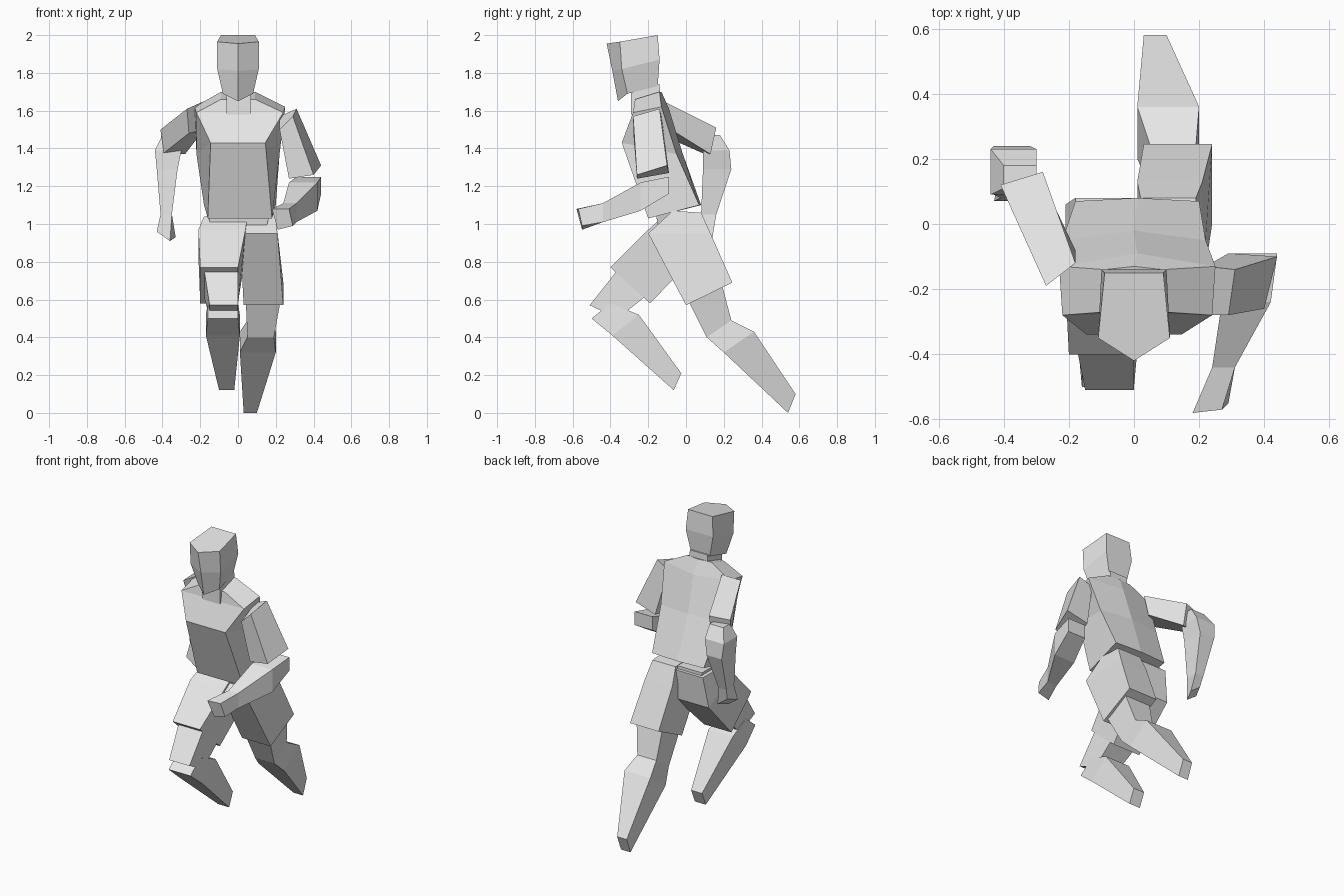
import bpy
import bmesh
from mathutils import Vector

cube = bpy.data.objects.get("Cube")
if cube:
    bpy.data.objects.remove(cube, do_unlink=True)

CM = 0.01  # all part sizes below are written in hundredths of a unit

grey = bpy.data.materials.new("plain_grey")
grey.use_nodes = True
grey.diffuse_color = (0.8, 0.8, 0.8, 1)
shader = next(n for n in grey.node_tree.nodes if n.type == "BSDF_PRINCIPLED")
shader.inputs["Base Color"].default_value = grey.diffuse_color


def loft(name, rings):
    """Skin a closed, flat-faced solid over rings of equal point count."""
    bm = bmesh.new()
    loops = [[bm.verts.new(Vector(p) * CM) for p in ring] for ring in rings]
    count = len(loops[0])
    for lower, upper in zip(loops, loops[1:]):
        for i in range(count):
            j = (i + 1) % count
            bm.faces.new((lower[i], lower[j], upper[j], upper[i]))
    bm.faces.new(loops[0])
    bm.faces.new(loops[-1])
    bmesh.ops.recalc_face_normals(bm, faces=bm.faces)
    mesh = bpy.data.meshes.new(name)
    bm.to_mesh(mesh)
    bm.free()
    mesh.materials.append(grey)
    part = bpy.data.objects.new(name, mesh)
    bpy.context.collection.objects.link(part)
    return part


def mirrored(half, shift=0):
    """Ring from its left half, listed front to back, mirrored across x."""
    other = [(-x, y, z) for x, y, z in reversed(half) if x]
    return [(x + shift, y, z) for x, y, z in half + other]


def slab(left, right, front, back):
    """Ring spanning left to right, tilted along a front-to-back line."""
    return [(left, *front), (right, *front), (right, *back), (left, *back)]


def flat(left, right, front, back, height):
    """Level ring at one height."""
    return slab(left, right, (front, height), (back, height))


def upright(left, right, depth, low, high):
    """Ring standing across the depth axis."""
    return slab(left, right, (depth, low), (depth, high))


# Head: five-sided, with a ridge down the face
loft("head", [
    mirrored([(0, -36, 165), (8, -31, 169), (7, -15, 173)]),
    mirrored([(0, -39, 181), (11, -34, 182), (10, -14, 187)]),
    mirrored([(0, -42, 195.5), (11, -35, 196.5), (9, -15, 200)]),
])
loft("neck", [flat(-6, 7, -29, -13, 158), flat(-6, 7, -29, -14, 174)])

# Torso: leaning forward, deep chest, slightly ridged back
loft("torso", [
    mirrored([(17, -20, 103), (19, 7, 110), (0, 8, 110)], shift=1),
    mirrored([(14.5, -34, 143), (22, -5, 137), (0, -2, 138)]),
    mirrored([(23, -28, 159), (24, -13, 162), (0, -9, 161)], shift=1),
    mirrored([(9, -27, 166), (9, -14, 170), (0, -13, 170)]),
])
loft("pelvis", [flat(-12, 12, -13, 6, 86), flat(-16, 17, -16, 6, 106)])

# Left arm: elbow bent, forearm reaching forward
loft("left_upper_arm", [
    [(22, -28, 150), (29, -28, 157), (31, -14, 161), (22, -13, 157)],
    [(27, -26, 124), (40, -26, 126), (44, -10, 131), (29, -9, 127)],
])
loft("left_forearm", [
    upright(31, 44, -9, 116, 125),
    upright(27, 42, -24, 107, 122),
    upright(24, 31, -44, 101, 111),
    [(21, -55, 97), (29, -55, 99), (27, -57, 108), (18, -58, 108)],
])

# Right arm: elbow swung back, forearm hanging
loft("right_upper_arm", [
    [(-27, -19, 161), (-18, -12, 165), (-18, -8, 150), (-26, -15, 148)],
    [(-41, 12, 150), (-28, 16, 151), (-28, 13, 137), (-40, 10, 137)],
])
loft("right_forearm", [
    flat(-40, -30, 11, 18, 147),
    flat(-44, -30, 9, 23, 139),
    flat(-43, -32, 9, 24, 129),
    flat(-41, -35, 8, 16, 105),
    [(-43, 7, 96), (-36, 7, 91), (-33, 14, 93), (-40, 14, 98)],
])

# Left leg: pushing off behind the body
loft("left_shorts_leg", [
    slab(2, 19, (-7, 107), (8, 106)),
    slab(1, 21, (-20, 95), (13, 95)),
    slab(3, 24, (0, 57), (24.5, 69)),
])
loft("left_knee", [
    slab(4, 23, (0, 62), (19, 68)),
    slab(5, 19, (11, 40), (24, 49)),
])
loft("left_shin", [
    slab(5, 19, (11, 40), (24, 49)),
    slab(1, 20, (20, 32), (36, 43)),
    slab(3, 10, (54, 0), (58, 10)),
])

# Right leg: raised in front with the shin folded back
loft("right_shorts_leg", [
    slab(-18, 5, (-12, 104), (8, 104)),
    slab(-21, 4, (-20, 97), (6, 84)),
    slab(-20, 0, (-40, 77), (-19, 58)),
])
loft("right_knee", [
    slab(-18, 0, (-36, 76), (-21, 62)),
    slab(-15, 0, (-51, 57), (-36, 50)),
])
loft("right_shin", [
    slab(-16, 0, (-50, 50), (-40, 58)),
    slab(-17, 1, (-39, 41), (-25, 52)),
    slab(-10, -2, (-6.5, 12), (-2.5, 21)),
])
